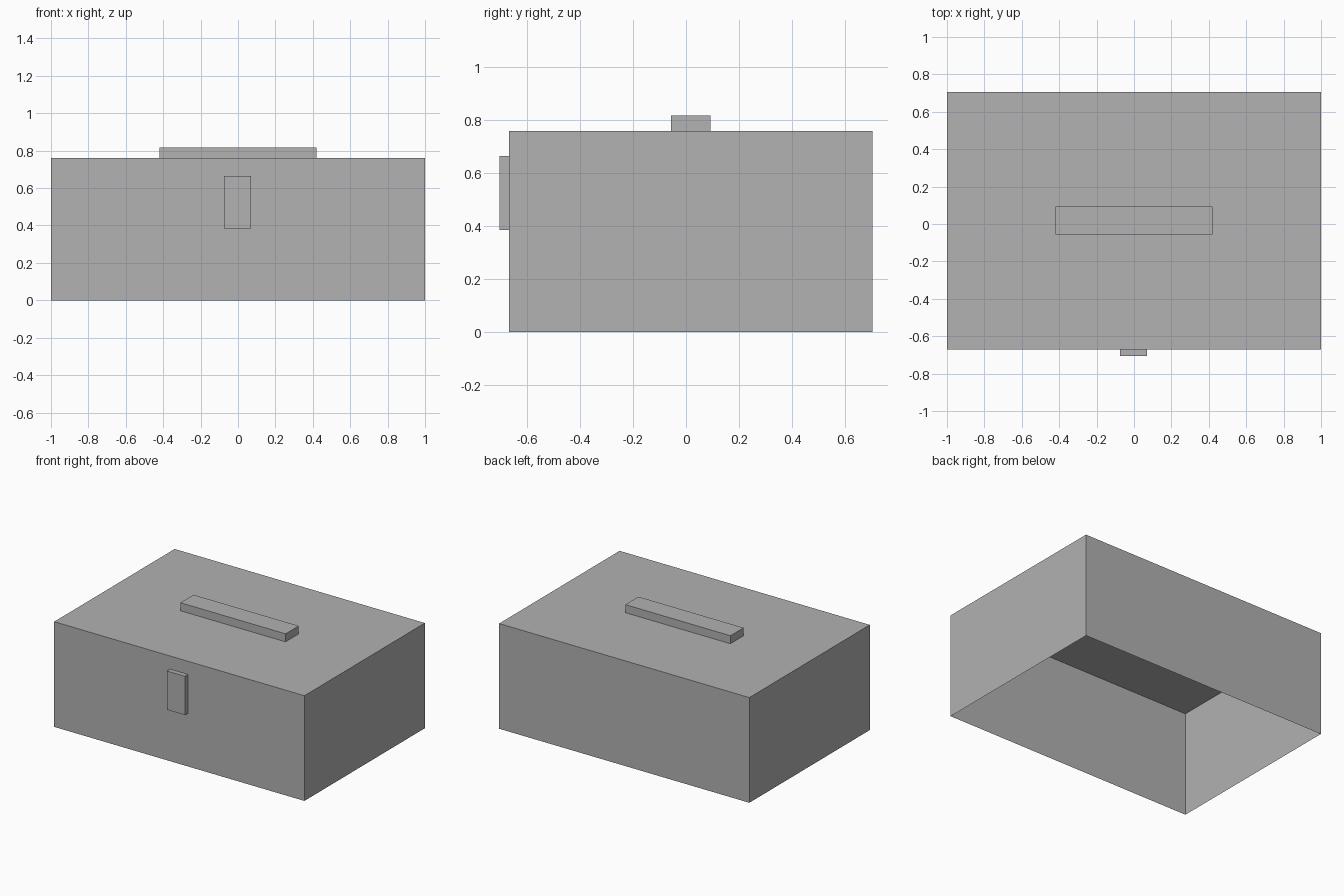
import bpy
import bmesh
from mathutils import Vector

old = bpy.data.objects.get("Cube")
if old:
    bpy.data.objects.remove(old, do_unlink=True)

GREY = (0.445, 0.445, 0.445, 1)
grey = bpy.data.materials.new("plain_grey")
grey.use_nodes = True
grey.diffuse_color = GREY
grey.node_tree.nodes["Principled BSDF"].inputs["Base Color"].default_value = GREY


def open_box(name, low, high, open_side):
    """Box between two corners, without the face that points to open_side."""
    low, high = Vector(low), Vector(high)
    bm = bmesh.new()
    bmesh.ops.create_cube(bm, size=1)
    bmesh.ops.scale(bm, vec=high - low, verts=bm.verts)
    bmesh.ops.translate(bm, vec=(low + high) / 2, verts=bm.verts)
    bm.normal_update()
    gone = [f for f in bm.faces if f.normal.dot(Vector(open_side)) > 0.9]
    bmesh.ops.delete(bm, geom=gone, context='FACES')
    mesh = bpy.data.meshes.new(name)
    bm.to_mesh(mesh)
    bm.free()
    mesh.materials.append(grey)
    obj = bpy.data.objects.new(name, mesh)
    bpy.context.collection.objects.link(obj)
    return obj


DOWN, BACK = (0, 0, -1), (0, 1, 0)
FRONT_Y, TOP_Z = -0.67, 0.76

# Thin-walled shell, open underneath
open_box("box_shell", (-1, FRONT_Y, 0), (1, 0.705, TOP_Z), DOWN)
# Bar handle on the lid
open_box("lid_handle", (-0.42, -0.057, TOP_Z), (0.42, 0.093, 0.818), DOWN)
# Latch plate on the front
open_box("front_latch", (-0.075, -0.705, 0.385), (0.07, FRONT_Y, 0.665), BACK)
